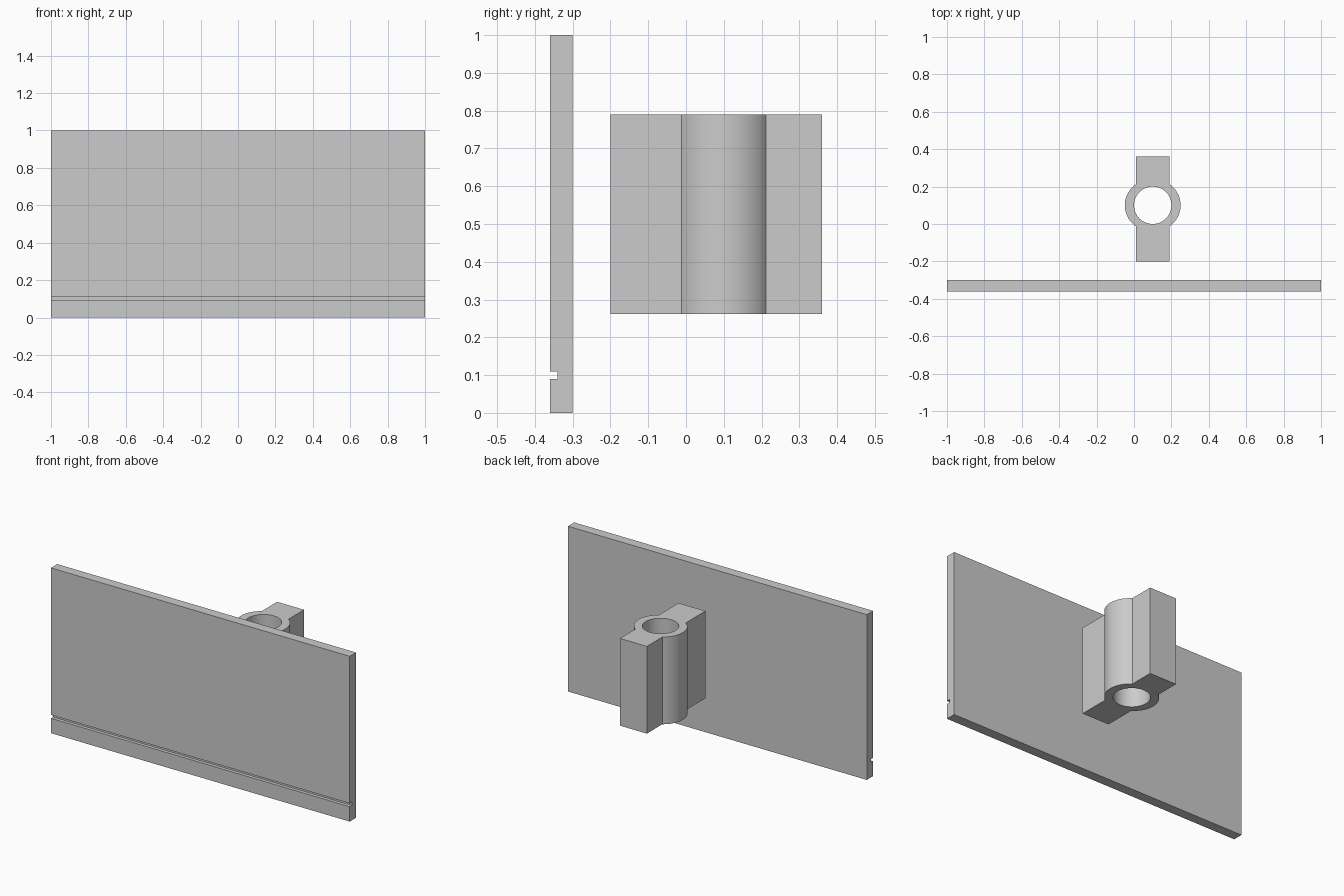
import bpy
from math import sin, cos, pi, atan2, radians

cube = bpy.data.objects.get("Cube")
if cube:
    bpy.data.objects.remove(cube)

grey = bpy.data.materials.new("plain grey")
grey.use_nodes = True
GREY = (0.6, 0.6, 0.6, 1)
grey.diffuse_color = GREY
grey.node_tree.nodes["Principled BSDF"].inputs["Base Color"].default_value = GREY


def extrude_profile(name, outlines, length, location, rotation=(0, 0, 0)):
    """Extrude closed 2D outlines (inner ones become holes) into a mesh."""
    curve = bpy.data.curves.new(name, "CURVE")
    curve.dimensions = "2D"
    curve.fill_mode = "BOTH"
    curve.extrude = length / 2
    for points in outlines:
        spline = curve.splines.new("POLY")
        spline.points.add(len(points) - 1)
        for p, (x, y) in zip(spline.points, points):
            p.co = (x, y, 0, 1)
        spline.use_cyclic_u = True
    obj = bpy.data.objects.new(name, curve)
    bpy.context.collection.objects.link(obj)
    obj.location = location
    obj.rotation_euler = rotation
    bpy.ops.object.select_all(action="DESELECT")
    obj.select_set(True)
    bpy.context.view_layer.objects.active = obj
    bpy.ops.object.convert(target="MESH")
    obj = bpy.context.object
    # Weld the caps to the walls
    bpy.ops.object.mode_set(mode="EDIT")
    bpy.ops.mesh.select_all(action="SELECT")
    bpy.ops.mesh.remove_doubles(threshold=0.0001)
    bpy.ops.mesh.normals_make_consistent(inside=False)
    bpy.ops.object.mode_set(mode="OBJECT")
    obj.data.materials.clear()
    obj.data.materials.append(grey)
    bpy.ops.object.shade_smooth_by_angle(angle=radians(30))
    return obj


def arc(cx, cy, radius, start, end, steps):
    return [(cx + radius * cos(start + (end - start) * i / steps),
             cy + radius * sin(start + (end - start) * i / steps))
            for i in range(steps + 1)]


# Upright panel with a groove along its front, profile in (y, z)
front, back, groove = -0.36, -0.30, -0.34
panel = [(front, 0), (back, 0), (back, 1), (front, 1),
         (front, 0.11), (groove, 0.11), (groove, 0.09), (front, 0.09)]
extrude_profile("grooved_panel", [panel], 2, (0, 0, 0), (pi / 2, 0, pi / 2))

# Bored block with a bulging barrel, profile in (x, y) around the bore
half, chord, bulge = 0.09, 0.112, 0.149
sag = bulge - half
radius = (chord ** 2 + sag ** 2) / (2 * sag)
centre = bulge - radius
angle = atan2(chord, half - centre)
right_side = arc(centre, 0, radius, -angle, angle, 32)
left_side = [(-x, -y) for x, y in right_side]
outline = ([(half, -0.30)] + right_side + [(half, 0.26), (-half, 0.26)]
           + left_side + [(-half, -0.30)])
bore = arc(0, 0, 0.10, 0, 2 * pi, 64)[:-1]
bottom, top = 0.262, 0.79
extrude_profile("bored_block", [outline, bore], top - bottom,
                (0.10, 0.10, (bottom + top) / 2))
